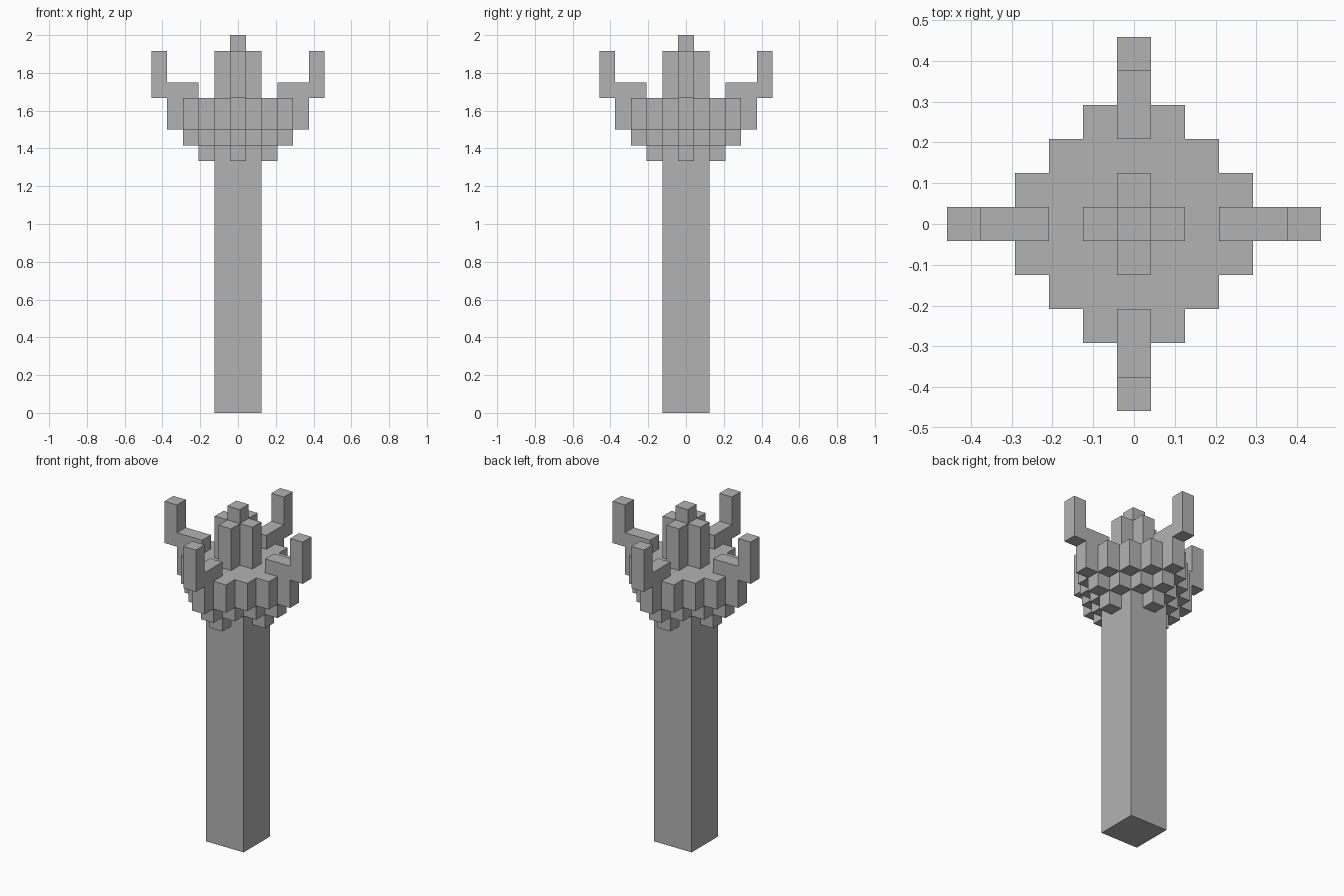
import bpy
import bmesh
from math import pi
from mathutils import Matrix, Vector

U = 2 / 24  # size of one block

cube = bpy.data.objects.get("Cube")
if cube:
    bpy.data.objects.remove(cube, do_unlink=True)

stone = bpy.data.materials.new("stone grey")
stone.use_nodes = True
GREY = (0.45, 0.45, 0.45, 1)
stone.diffuse_color = GREY
stone.node_tree.nodes["Principled BSDF"].inputs["Base Color"].default_value = GREY


def prism(name, points, offset, matrix=Matrix()):
    """Extrude a flat outline, given in block units, into a solid."""
    bm = bmesh.new()
    face = bm.faces.new([bm.verts.new(p) for p in points])
    extruded = bmesh.ops.extrude_face_region(bm, geom=[face], use_keep_orig=True)["geom"]
    verts = [v for v in extruded if isinstance(v, bmesh.types.BMVert)]
    bmesh.ops.translate(bm, verts=verts, vec=Vector(offset))
    bmesh.ops.recalc_face_normals(bm, faces=bm.faces)
    bm.transform(Matrix.Scale(U, 4) @ matrix)
    mesh = bpy.data.meshes.new(name)
    bm.to_mesh(mesh)
    bm.free()
    mesh.materials.append(stone)
    obj = bpy.data.objects.new(name, mesh)
    bpy.context.collection.objects.link(obj)
    return obj


def stepped_diamond(name, radius, bottom, top):
    """Layer of blocks whose outline steps diagonally from axis to axis."""
    points = []
    for turn in range(4):
        rotation = Matrix.Rotation(turn * pi / 2, 3, "Z")
        for k in range(radius + 1):
            x = radius + 0.5 - k
            if k:
                points.append(rotation @ Vector((x, k - 0.5, bottom)))
            points.append(rotation @ Vector((x, k + 0.5, bottom)))
    return prism(name, points, (0, 0, top - bottom))


# Square shaft
prism("shaft", [(-1.5, -1.5, 0), (1.5, -1.5, 0), (1.5, 1.5, 0), (-1.5, 1.5, 0)],
      (0, 0, 16))

# Flaring head, then the central crown and its peak
stepped_diamond("head_lower", 2, 16, 17)
stepped_diamond("head_middle", 3, 17, 18)
stepped_diamond("head_upper", 4, 18, 20)
stepped_diamond("crown", 1, 20, 23)
stepped_diamond("crown_peak", 0, 23, 24)

# Four L-shaped prongs around the head
prong = [(2.5, 20), (5.5, 20), (5.5, 23), (4.5, 23), (4.5, 21), (2.5, 21)]
for turn, side in enumerate(("left", "back", "right", "front")):
    prism(side + "_prong", [(x, -0.5, z) for x, z in prong], (0, 1, 0),
          Matrix.Rotation(turn * pi / 2, 4, "Z"))
